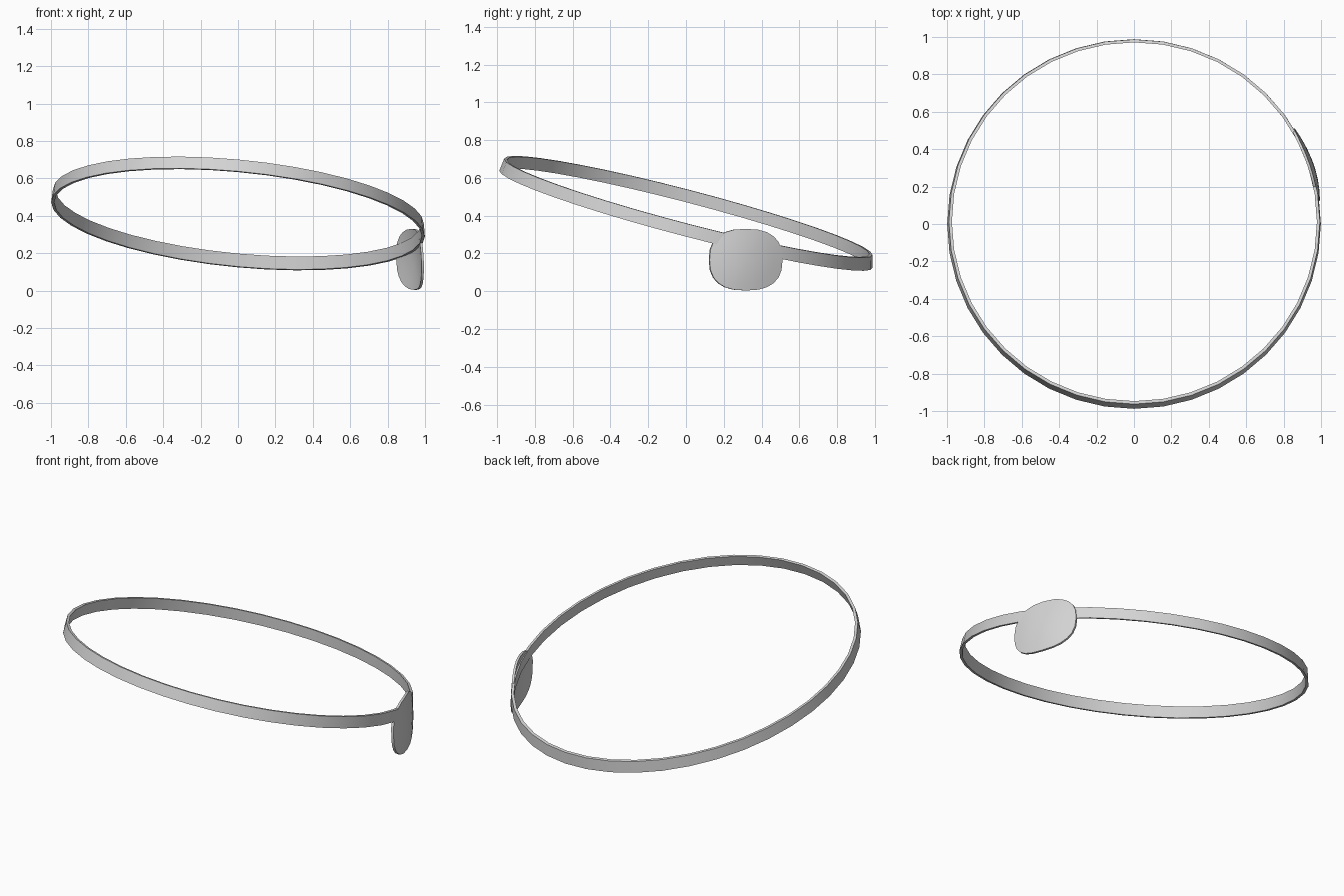
import bpy, bmesh, math

if "Cube" in bpy.data.objects:
    bpy.data.objects.remove(bpy.data.objects["Cube"])

grey = bpy.data.materials.new("light grey")
grey.diffuse_color = (0.66, 0.66, 0.66, 1)
grey.use_nodes = True
grey.node_tree.nodes["Principled BSDF"].inputs["Base Color"].default_value = grey.diffuse_color


def finish(name, bm):
    bmesh.ops.recalc_face_normals(bm, faces=bm.faces)
    me = bpy.data.meshes.new(name)
    bm.to_mesh(me)
    bm.free()
    ob = bpy.data.objects.new(name, me)
    bpy.context.collection.objects.link(ob)
    me.materials.append(grey)
    bpy.ops.object.select_all(action='DESELECT')
    ob.select_set(True)
    bpy.context.view_layer.objects.active = ob
    bpy.ops.object.shade_smooth_by_angle(angle=math.radians(35))


# Head band: a thin tilted hoop, narrowing slightly towards its top edge
SEG, THICK = 40, 0.016
# per edge loop: centre x, centre y, radius x, radius y, height offset
loops = [(0, 0, 0.999, 0.988, -0.033), (0.002, 0.012, 0.992, 0.975, 0.033)]
loops += [(cx, cy, rx - THICK, ry - THICK, h) for cx, cy, rx, ry, h in reversed(loops)]
bm = bmesh.new()
rings = []
for cx, cy, rx, ry, h in loops:
    ring = []
    for i in range(SEG):
        a = math.tau * i / SEG
        x, y = rx * math.cos(a), ry * math.sin(a)
        ring.append(bm.verts.new((x + cx, y + cy, 0.414 - 0.092 * x - 0.26 * y + h)))
    rings.append(ring)
for k in range(4):
    a, b = rings[k], rings[(k + 1) % 4]
    for i in range(SEG):
        j = (i + 1) % SEG
        bm.faces.new((a[i], a[j], b[j], b[i]))
finish("head_band", bm)


# Eye patch: rounded, domed pad that wraps around the band and leans inwards at the top
def pad_x(y, z):
    u, v = (y - 0.318) / 0.193, (z - 0.167) / 0.163
    return 0.926 - 0.067 * u + 0.034 * (1 - u * u) - 0.007 * v - 0.013 * v * v


def rounded(t, power=2 / 2.5):
    return math.copysign(abs(t) ** power, t)


N, STEPS = 24, 4
bm = bmesh.new()
sides = []
for depth in (0, 0.013):
    centre = bm.verts.new((pad_x(0.318, 0.167) - depth, 0.318, 0.167))
    pad = []
    for s in range(1, STEPS + 1):
        ring = []
        for i in range(N):
            a = math.tau * i / N
            y = 0.318 + 0.193 * s / STEPS * rounded(math.cos(a))
            z = 0.167 + 0.163 * s / STEPS * rounded(math.sin(a))
            ring.append(bm.verts.new((pad_x(y, z) - depth, y - depth * 0.35, z)))
        pad.append(ring)
    for i in range(N):
        j = (i + 1) % N
        bm.faces.new((centre, pad[0][i], pad[0][j]))
        for a, b in zip(pad, pad[1:]):
            bm.faces.new((a[i], b[i], b[j], a[j]))
    sides.append(pad[-1])
for i in range(N):
    j = (i + 1) % N
    bm.faces.new((sides[0][i], sides[0][j], sides[1][j], sides[1][i]))
finish("eye_patch", bm)
